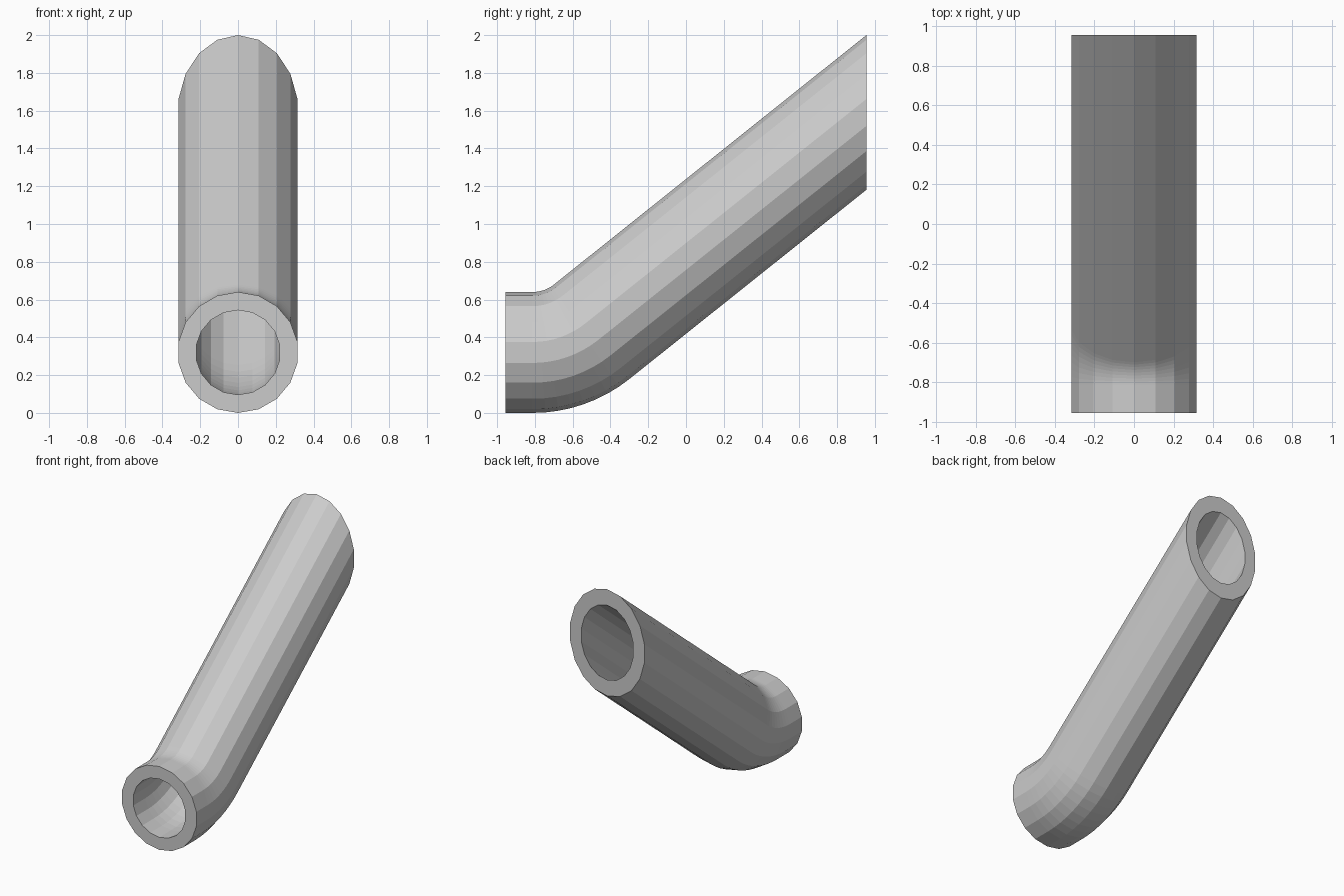
import bpy, bmesh
from math import sin, cos, tan, pi, radians

if "Cube" in bpy.data.objects:
    bpy.data.objects.remove(bpy.data.objects["Cube"])

SIDES, BEND_STEPS = 18, 8
R_OUT, R_IN = 0.32, 0.224
ANGLE = radians(38.6)
BEND_R = 0.50
END_Y = 0.955
END_Z = 2.0 - R_OUT / cos(ANGLE)

# Centre line: short level stub, arc, long incline with an upright cut end
corner_y = END_Y - (END_Z - R_OUT) / tan(ANGLE)
start_y = corner_y - BEND_R * tan(ANGLE / 2)
stations = [(-END_Y, R_OUT, 0.0, 1.0)]  # y, z, tilt, stretch
for i in range(BEND_STEPS + 1):
    a = ANGLE * i / BEND_STEPS
    stations.append((start_y + BEND_R * sin(a), R_OUT + BEND_R * (1 - cos(a)), a, 1.0))
stations.append((END_Y, END_Z, 0.0, 1 / cos(ANGLE)))

bm = bmesh.new()


def ring(station, radius):
    y, z, tilt, stretch = station
    verts = []
    for k in range(SIDES):
        t = 2 * pi * k / SIDES
        h = radius * cos(t) * stretch
        verts.append(bm.verts.new((radius * sin(t), y - h * sin(tilt), z + h * cos(tilt))))
    return verts


def bridge(a, b):
    for k in range(SIDES):
        n = (k + 1) % SIDES
        bm.faces.new((a[k], a[n], b[n], b[k]))


# Outer wall, inner bore and the two flat rims
outer = [ring(s, R_OUT) for s in stations]
inner = [ring(s, R_IN) for s in stations]
for wall in (outer, inner):
    for a, b in zip(wall, wall[1:]):
        bridge(a, b)
bridge(outer[0], inner[0])
bridge(outer[-1], inner[-1])
bmesh.ops.recalc_face_normals(bm, faces=bm.faces)

mesh = bpy.data.meshes.new("bent_pipe")
bm.to_mesh(mesh)
bm.free()
bpy.context.collection.objects.link(bpy.data.objects.new("bent_pipe", mesh))
